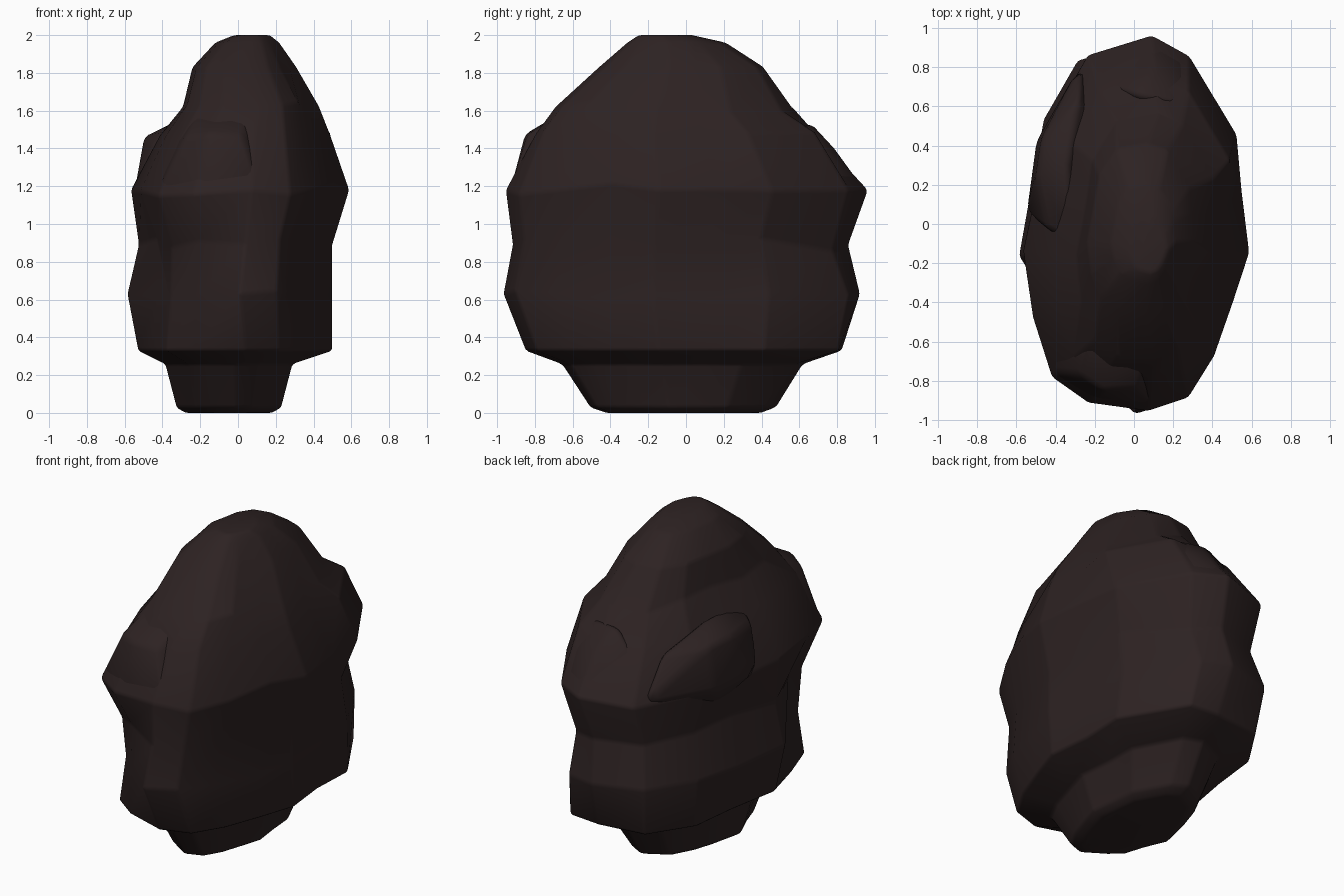
import bpy, bmesh, random
from mathutils import Vector

random.seed(4)
rock = bpy.data.materials.new("dark brown rock")
rock.diffuse_color = (0.026, 0.016, 0.016, 1)

# plan outline of the boulder, counter-clockwise
PLAN = [(0.08, 0.96), (-0.25, 0.86), (-0.43, 0.56), (-0.50, 0.25), (-0.58, -0.14),
        (-0.52, -0.47), (-0.42, -0.76), (-0.24, -0.89), (0.06, -0.96), (0.27, -0.90),
        (0.40, -0.68), (0.50, -0.40), (0.58, -0.15), (0.54, 0.17), (0.51, 0.45), (0.27, 0.85)]

# height, x min, x max, y min, y max of each layer
LAYERS = [(0.00, -0.28, 0.18, -0.42, 0.40), (0.03, -0.33, 0.23, -0.51, 0.48),
          (0.26, -0.39, 0.29, -0.66, 0.62), (0.33, -0.53, 0.50, -0.85, 0.82),
          (0.63, -0.595, 0.50, -0.97, 0.92), (0.89, -0.53, 0.50, -0.92, 0.86),
          (1.18, -0.565, 0.59, -0.955, 0.965), (1.47, -0.41, 0.49, -0.80, 0.69),
          (1.62, -0.29, 0.43, -0.69, 0.56), (1.83, -0.24, 0.31, -0.46, 0.41),
          (1.96, -0.12, 0.22, -0.31, 0.21), (2.00, -0.02, 0.17, -0.25, 0.03)]

# swelling of the corners: back right, back left, front left
CORNERS = {0.0: (0.0, -0.08, -0.10), 0.03: (0.02, -0.08, -0.10), 0.26: (0.07, -0.04, -0.10),
           0.33: (0.12, 0.10, -0.02), 0.63: (0.07, 0.02, -0.19), 0.89: (0.03, 0.0, -0.09),
           1.18: (0.02, 0.0, 0.04), 1.47: (0.14, 0.09, 0.06), 1.62: (0.06, 0.08, 0.07),
           1.83: (0.05, 0.08, 0.04), 1.96: (0.0, 0.05, 0.0)}


def finish(name, bm, width):
    bmesh.ops.recalc_face_normals(bm, faces=bm.faces)
    me = bpy.data.meshes.new(name)
    bm.to_mesh(me)
    bm.free()
    ob = bpy.data.objects.new(name, me)
    bpy.context.collection.objects.link(ob)
    me.materials.append(rock)
    me.polygons.foreach_set("use_smooth", [True] * len(me.polygons))
    bev = ob.modifiers.new("worn edges", "BEVEL")
    bev.width, bev.segments, bev.limit_method = width, 2, "ANGLE"
    bev.angle_limit = 0.35
    return ob


# main boulder: lofted layers with uneven corners
bm = bmesh.new()
rings = []
for z, x0, x1, y0, y1 in LAYERS:
    ring = []
    right, left, front = CORNERS.get(z, (0, 0, 0))
    for px, py in PLAN:
        u, v = px / 0.58, py / 0.96
        x = (x0 + x1) / 2 + u * (x1 - x0) / 2
        y = (y0 + y1) / 2 + v * (y1 - y0) / 2
        swell = (right if u > 0 else left) if v > 0 else (0 if u > 0 else front)
        k = 1 + swell * min(1, max(0, (2 * abs(u * v) - 0.25) / 0.6))
        dz = 0
        if abs(u) < 0.97 and abs(v) < 0.97:
            k -= random.uniform(0, 0.015)
            dz = random.uniform(-0.035, 0.035) if 0.5 < z < 1.7 else 0
        ring.append(bm.verts.new((x * k, y * k, z + dz)))
    rings.append(ring)
n = len(PLAN)
for a, b in zip(rings, rings[1:]):
    for i in range(n):
        j = (i + 1) % n
        bm.faces.new((a[i], a[j], b[j], b[i]))
bm.faces.new(rings[0])
bm.faces.new(rings[-1])
finish("boulder", bm, 0.02)


# chunks standing out from the boulder
def chunk(name, points):
    bm = bmesh.new()
    for p in points:
        bm.verts.new(Vector(p))
    bmesh.ops.convex_hull(bm, input=bm.verts)
    loose = [v for v in bm.verts if not v.link_faces]
    bmesh.ops.delete(bm, geom=loose, context="VERTS")
    bmesh.ops.dissolve_limit(bm, angle_limit=0.1, verts=bm.verts, edges=bm.edges)
    finish(name, bm, 0.03)


chunk("front_shoulder", [(-0.28, -0.77, 1.46), (0.02, -0.84, 1.47), (-0.16, -0.85, 1.48),
                         (-0.22, -0.60, 1.58), (0.08, -0.64, 1.60), (-0.42, -0.76, 1.18),
                         (0.12, -0.93, 1.18), (-0.22, -0.89, 1.18), (-0.38, -0.45, 1.4),
                         (-0.1, -0.75, 0.9), (0.0, -0.4, 1.2)])
chunk("left_shoulder", [(-0.50, 0.25, 1.46), (-0.47, 0.44, 1.45), (-0.45, -0.02, 1.43),
                        (-0.34, 0.30, 1.54), (-0.28, 0.64, 1.43), (-0.55, 0.05, 1.18),
                        (-0.50, 0.42, 1.17), (-0.27, 0.82, 1.17), (-0.32, -0.1, 1.5),
                        (-0.42, 0.3, 1.0), (-0.1, 0.3, 1.2)])
chunk("rear_ridge", [(0.02, 0.66, 1.54), (0.22, 0.62, 1.53), (0.10, 0.79, 1.40),
                     (0.26, 0.74, 1.38), (0.08, 0.95, 1.18), (0.28, 0.85, 1.16),
                     (-0.10, 0.89, 1.17), (-0.12, 0.70, 1.42), (0.1, 0.4, 1.2)])
